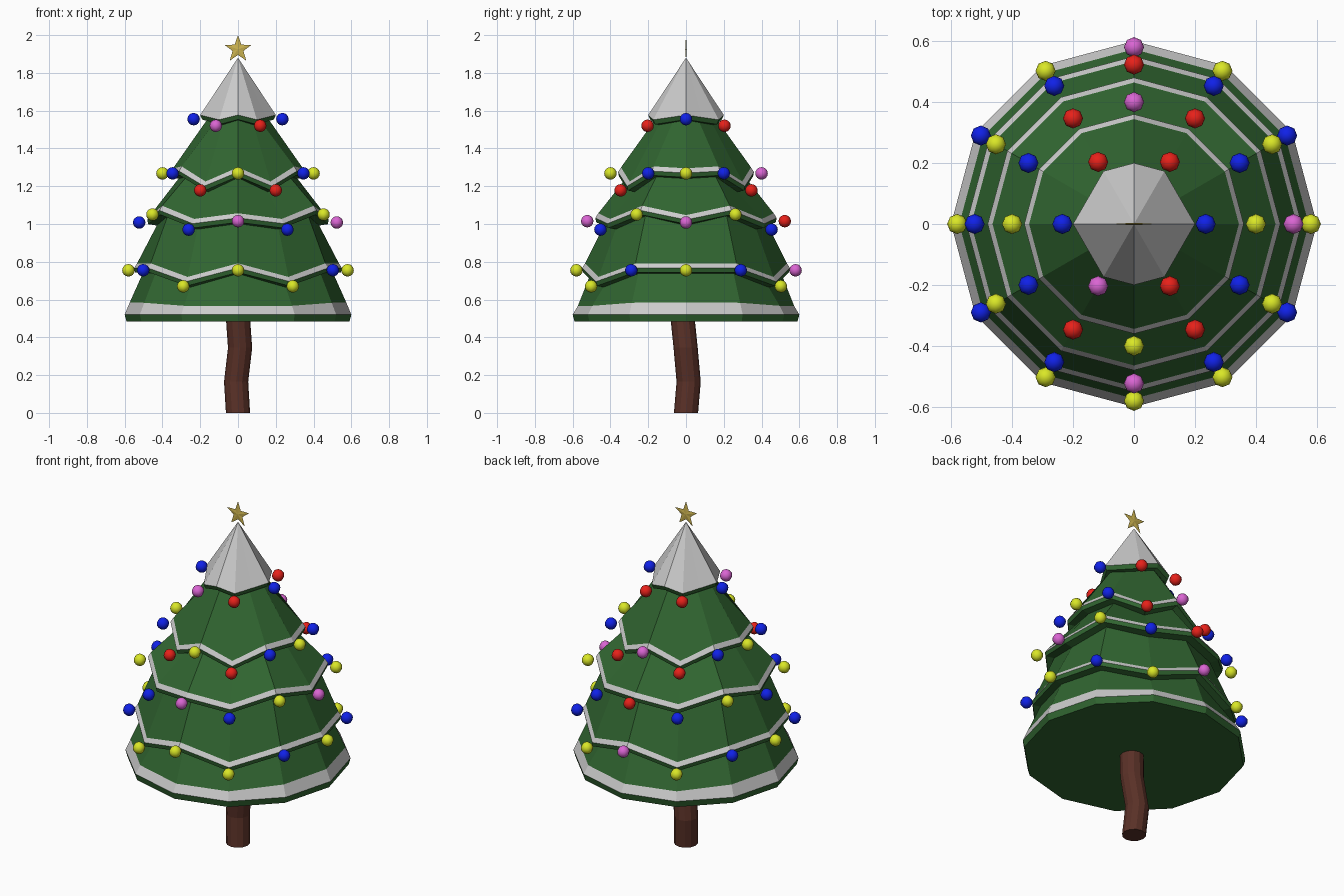
import bpy, bmesh
from math import sin, cos, pi, radians

if "Cube" in bpy.data.objects:
    bpy.data.objects.remove(bpy.data.objects["Cube"])

def mat(name, rgb):
    m = bpy.data.materials.new(name)
    m.diffuse_color = (*rgb, 1)
    m.use_nodes = True
    m.node_tree.nodes["Principled BSDF"].inputs["Base Color"].default_value = m.diffuse_color
    return m

GREEN = mat("needle_green", (.03, .13, .03))
SNOW = mat("snow", (.8, .8, .8))
BROWN = mat("bark", (.1, .03, .02))
GOLD = mat("gold", (.6, .45, .08))
BALLS = {"Y": mat("yellow", (.7, .8, .02)), "R": mat("red", (.8, .015, .01)),
         "B": mat("blue", (.005, .015, .8)), "P": mat("pink", (.7, .13, .65))}

def finish(bm, name, *mats):
    bmesh.ops.recalc_face_normals(bm, faces=bm.faces)
    me = bpy.data.meshes.new(name)
    bm.to_mesh(me)
    bm.free()
    for m in mats:
        me.materials.append(m)
    ob = bpy.data.objects.new(name, me)
    bpy.context.collection.objects.link(ob)
    return ob

def kind(k):
    # spoke type: 0 front/back, 1 drooping, 2 raised, 3 sides
    k %= 6
    return min(k, 6 - k)

def spoke(k, r):
    a = radians(-90 + 30 * k)
    return r * cos(a), r * sin(a)

def loft(bm, a, b, index=0):
    n = len(a)
    for i in range(n):
        f = bm.faces.new((a[i], a[(i + 1) % n], b[(i + 1) % n], b[i]))
        f.material_index = index

def fan(bm, ring, tip, index=0):
    v = bm.verts.new(tip)
    for i in range(len(ring)):
        f = bm.faces.new((ring[i], ring[(i + 1) % len(ring)], v))
        f.material_index = index

# foliage: one stepped skirt with scalloped hems and snow edges
FLAT = (0, 0, 0, 0)
BASE = (-.01, -.008, .008, .01)
A = (0, -.072, 0, 0)
B = (.01, -.02, .05, 0)
C = (0, -.075, .005, -.005)
D = (0, -.025, -.013, 0)
# radius, height, spoke offsets, snow on the band below this ring
profile = [(.59, .483, FLAT, 0), (.60, .52, FLAT, 0), (.573, .575, BASE, 1)]
for r, z, offs, inset in ((.55, .767, A, .045), (.48, 1.022, B, .05), (.36, 1.275, C, .045)):
    profile += [(r - inset, z - .03, offs, 0), (r - .005, z - .023, offs, 0),
                (r, z, offs, 0), (r - .016, z + .025, offs, 1)]
profile += [(.165, 1.55, D, 0), (.19, 1.553, D, 0), (.20, 1.577, D, 0)]

bm = bmesh.new()
rings = []
for r, z, offs, snow in profile:
    ring = []
    for k in range(12):
        # the crown drops its raised spokes, giving eight corners
        rr = r * .866 if offs is D and kind(k) == 2 else r
        ring.append(bm.verts.new((*spoke(k, rr), z + offs[kind(k)])))
    if rings:
        loft(bm, rings[-1], ring, snow)
    rings.append(ring)
fan(bm, rings[0], (0, 0, .49))
fan(bm, rings[-1], (0, 0, 1.88), 1)
finish(bm, "foliage", GREEN, SNOW)

# trunk: slightly crooked post
bm = bmesh.new()
trunk = []
for cx, cy, z in ((0, 0, 0), (-.01, .014, .165), (.011, -.002, .345), (0, -.018, .5)):
    trunk.append([bm.verts.new((cx + .064 * cos(i * pi / 6), cy + .064 * sin(i * pi / 6), z))
                  for i in range(12)])
for lo, hi in zip(trunk, trunk[1:]):
    loft(bm, lo, hi)
bm.faces.new(trunk[0])
bm.faces.new(trunk[-1])
finish(bm, "trunk", BROWN)

# star: thin faceted five-pointer
bm = bmesh.new()
outline = []
for i in range(10):
    r = .075 if i % 2 == 0 else .03
    outline.append(bm.verts.new((r * sin(i * pi / 5), 0, 1.925 + r * cos(i * pi / 5))))
fan(bm, outline, (0, -.004, 1.925))
fan(bm, outline, (0, .004, 1.925))
finish(bm, "star", GOLD)

# baubles: one row per hem, counted from the front towards +x
rows = [(.58, (.755, .67, .755, .755), "YYBYBYPYBYBY"),
        (.523, (1.015, .97, 1.05, 1.008), "PBYPYBRBYBYB"),
        (.40, (1.268, 1.178, 1.268, 1.268), "YRBYBRPRBYBR"),
        (.235, (0, 1.52, 0, 1.555), "-R-B-R-R-B-P")]
for n, (r, heights, colours) in enumerate(rows):
    for k, c in enumerate(colours):
        if c == "-":
            continue
        bm = bmesh.new()
        bmesh.ops.create_uvsphere(bm, u_segments=8, v_segments=8, radius=.033)
        ob = finish(bm, f"bauble_{n + 1}_{k + 1}", BALLS[c])
        ob.location = (*spoke(k, r), heights[kind(k)])
        ob.data.shade_smooth()
